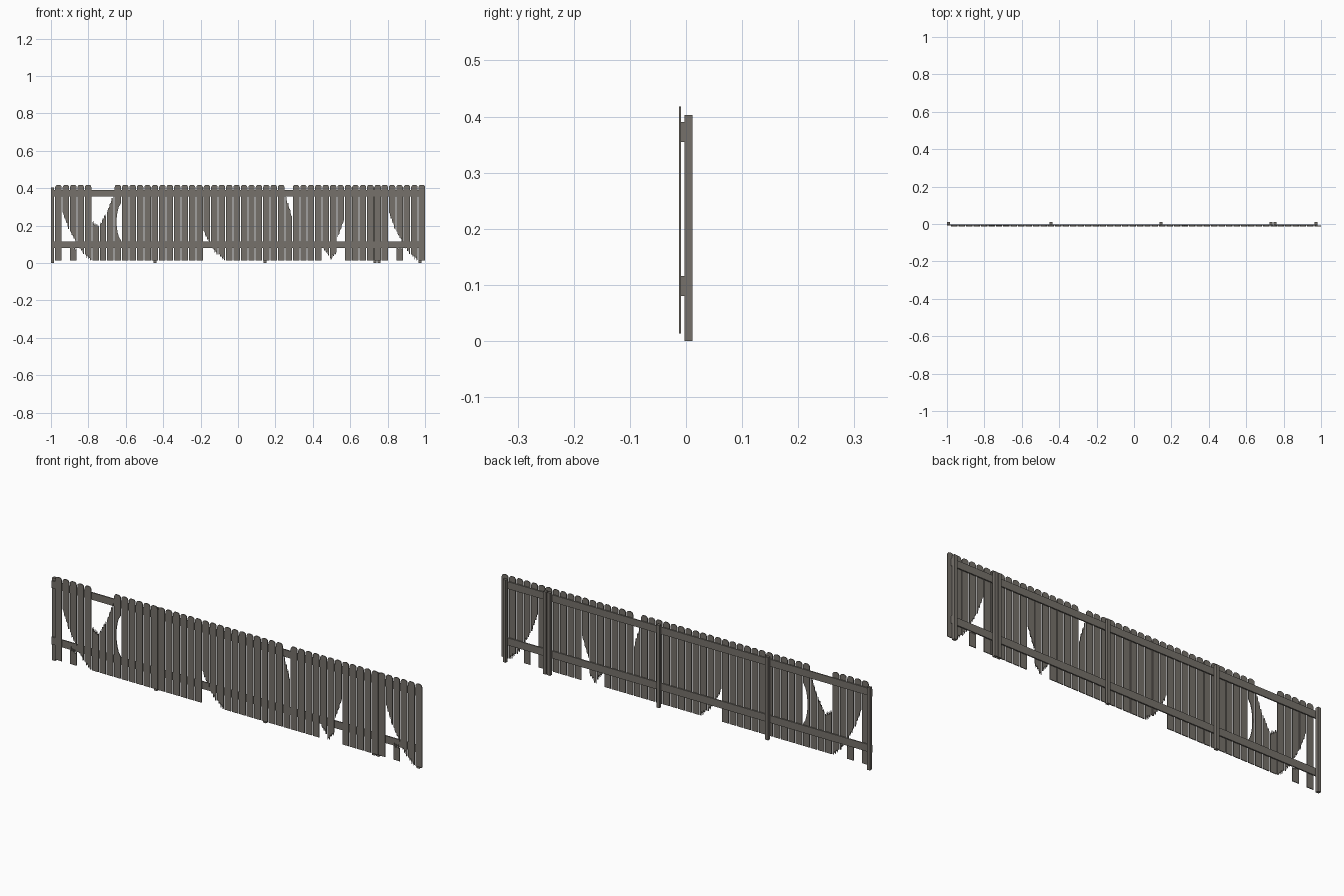
import bpy, bmesh, math, random

if "Cube" in bpy.data.objects:
    bpy.data.objects.remove(bpy.data.objects["Cube"])
random.seed(4)

wood = bpy.data.materials.new("weathered grey wood")
wood.diffuse_color = (0.18, 0.165, 0.145, 1)
wood.use_nodes = True
wood.node_tree.nodes["Principled BSDF"].inputs["Base Color"].default_value = wood.diffuse_color

Y_FRONT, Y_PICKET, Y_RAIL, Y_BACK = -0.0125, -0.0088, -0.0030, 0.0118
BOTTOM, TOP, PITCH, WIDTH = 0.013, 0.418, 0.0397, 0.0345


def slab(name, outline, y0, y1):
    """Extrude a closed x-z outline from y0 to y1."""
    bm = bmesh.new()
    face = bm.faces.new([bm.verts.new((x, y0, z)) for x, z in outline])
    ext = bmesh.ops.extrude_face_region(bm, geom=[face])
    for v in ext["geom"]:
        if isinstance(v, bmesh.types.BMVert):
            v.co.y = y1
    bmesh.ops.recalc_face_normals(bm, faces=bm.faces[:])
    bmesh.ops.triangulate(bm, faces=[f for f in bm.faces if len(f.verts) > 4])
    me = bpy.data.meshes.new(name)
    bm.to_mesh(me)
    bm.free()
    me.materials.append(wood)
    ob = bpy.data.objects.new(name, me)
    bpy.context.collection.objects.link(ob)
    return ob


def box(name, x0, x1, y0, y1, z0, z1):
    return slab(name, [(x0, z0), (x1, z0), (x1, z1), (x0, z1)], y0, y1)


def splinters(xl, xr, zl, zr, n=7):
    """Jagged broken edge running from left to right."""
    pts = []
    for i in range(n + 1):
        t = i / n
        amp = 0.012 if 0 < i < n else 0
        z = zl + (zr - zl) * t + (amp if i % 2 else -amp) * random.uniform(0.4, 1)
        pts.append((xl + (xr - xl) * t, max(z, BOTTOM)))
    return pts


def rounded_top(xl, xr):
    """Rounded picket head, left to right."""
    r = 0.013
    left = [(xl + r - r * math.cos(a), TOP - r + r * math.sin(a))
            for a in (0, math.pi / 6, math.pi / 3, math.pi / 2)]
    return left + [(xl + xr - x, z) for x, z in reversed(left)]


def picket(name, x, low=None, high=None, bite=None):
    """One board; low/high are broken ends (left z, right z), bite is a side hole."""
    xl, xr = x - WIDTH / 2, x + WIDTH / 2
    bottom = splinters(xl, xr, *low) if low else [(xl, BOTTOM), (xr, BOTTOM)]
    top = splinters(xl, xr, *high) if high else rounded_top(xl, xr)
    side = []
    if bite:
        z0, z1 = bite
        for i in range(11):
            t = i / 10
            d = 0.7 * WIDTH * math.sin(math.pi * t) ** 0.6 if 0 < i < 10 else 0
            side.append((xr - d, z0 + (z1 - z0) * t))
    slab(name, bottom + side + top[::-1], Y_FRONT, Y_PICKET)


# broken boards, keyed by position in the run
corner_low = {1: (0.27, 0.18), 2: (0.17, 0.11), 3: (0.10, 0.05), 4: (0.045, 0.016)}
long_low = {**corner_low, 20: (0.17, 0.10), 21: (0.09, 0.045), 22: (0.045, 0.016),
            36: (0.085, 0.04), 37: (0.016, 0.06), 38: (0.13, 0.23)}
long_high = {5: (0.215, 0.20), 6: (0.20, 0.27), 7: (0.27, 0.37), 31: (0.36, 0.25)}
long_bite = {8: (0.12, 0.32)}

# two runs of pickets
for run, start, count, low, high, bite in (
        ("long", -0.960, 44, long_low, long_high, long_bite),
        ("short", 0.7842, 6, corner_low, {}, {})):
    for i in range(count):
        picket(f"{run}_picket_{i}", start + i * PITCH, low.get(i), high.get(i), bite.get(i))
    # stump left standing under the broken corner
    picket(f"{run}_stump", start + 2 * PITCH, high=(0.085, 0.08))

# rails behind the pickets
for run, x0, x1 in (("long", -1.0, 0.742), ("short", 0.746, 0.981)):
    for label, z0, z1 in (("lower", 0.080, 0.116), ("upper", 0.355, 0.390)):
        box(f"{run}_{label}_rail", x0, x1, Y_PICKET, Y_RAIL, z0, z1)

# posts behind the rails
for i, x in enumerate((-0.992, -0.443, 0.144, 0.733, 0.754, 0.972)):
    box(f"post_{i}", x - 0.008, x + 0.008, Y_RAIL, Y_BACK, 0.0, 0.403)
